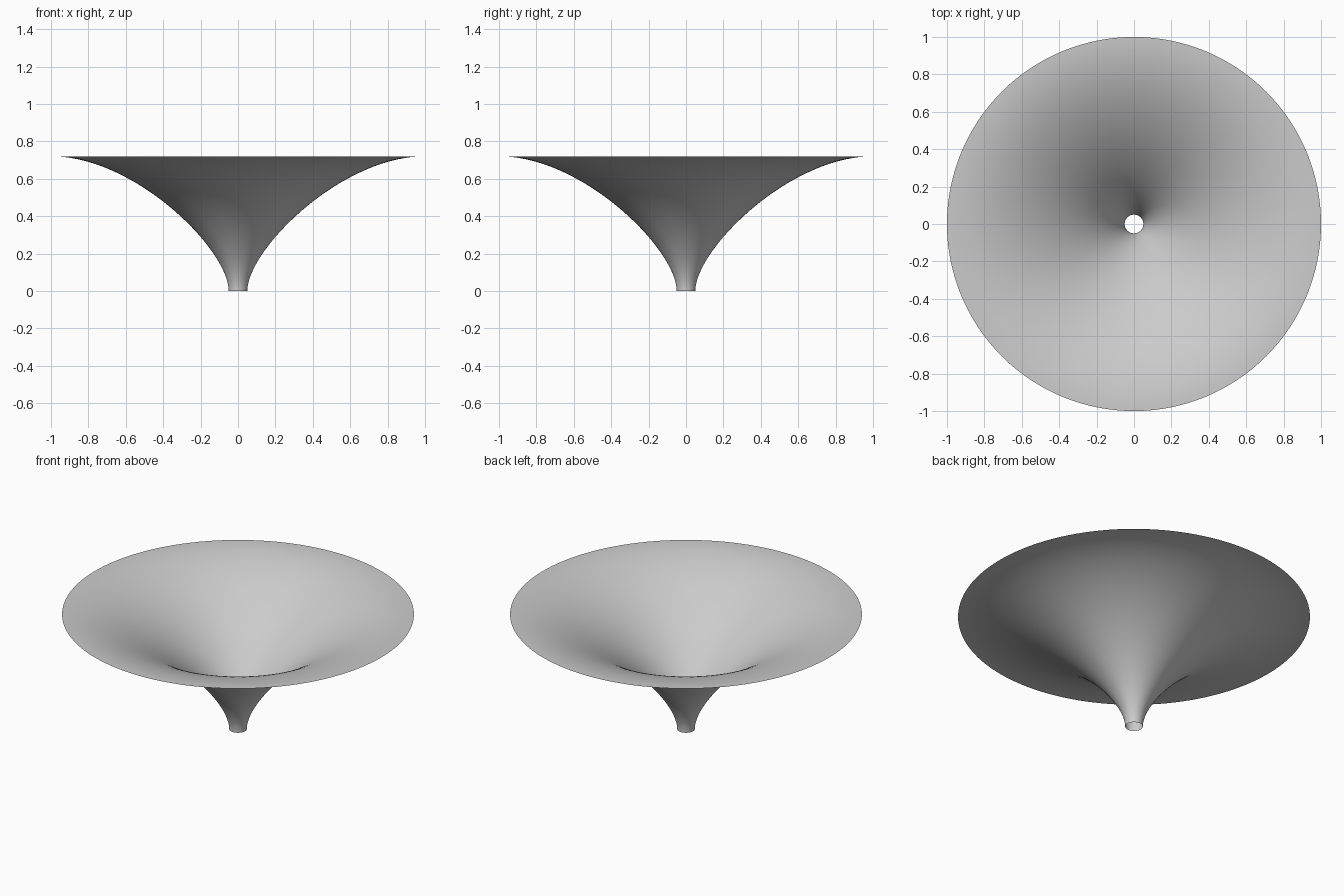
import bpy
import bmesh
import math
from mathutils import Vector
from mathutils.geometry import interpolate_bezier

cube = bpy.data.objects.get("Cube")
if cube:
    bpy.data.objects.remove(cube, do_unlink=True)

HEIGHT = 0.72
THROAT = 0.05
STEPS = 128

# Plain grey material
grey = bpy.data.materials.new("light_grey")
grey.use_nodes = True
colour = (0.6, 0.6, 0.6, 1)
grey.diffuse_color = colour
grey.node_tree.nodes["Principled BSDF"].inputs["Base Color"].default_value = colour

# Flared profile: vertical at the throat, level at the rim
profile = interpolate_bezier(
    Vector((THROAT, 0, 0)), Vector((THROAT, 0, 0.22)),
    Vector((0.55, 0, HEIGHT)), Vector((1, 0, HEIGHT)), 49)

# Thin open funnel, revolved about the vertical axis
bm = bmesh.new()
verts = [bm.verts.new(p) for p in profile]
edges = [bm.edges.new(pair) for pair in zip(verts, verts[1:])]
bmesh.ops.spin(bm, geom=verts + edges, cent=(0, 0, 0), axis=(0, 0, 1),
               angle=math.tau, steps=STEPS, use_merge=False)
bmesh.ops.remove_doubles(bm, verts=bm.verts[:], dist=0.0001)

# Face the inside of the bowl upwards
bm.normal_update()
flipped = [f for f in bm.faces if f.normal.z < 0]
bmesh.ops.reverse_faces(bm, faces=flipped)

mesh = bpy.data.meshes.new("funnel")
bm.to_mesh(mesh)
bm.free()
mesh.materials.append(grey)
mesh.shade_smooth()

funnel = bpy.data.objects.new("funnel", mesh)
bpy.context.collection.objects.link(funnel)
